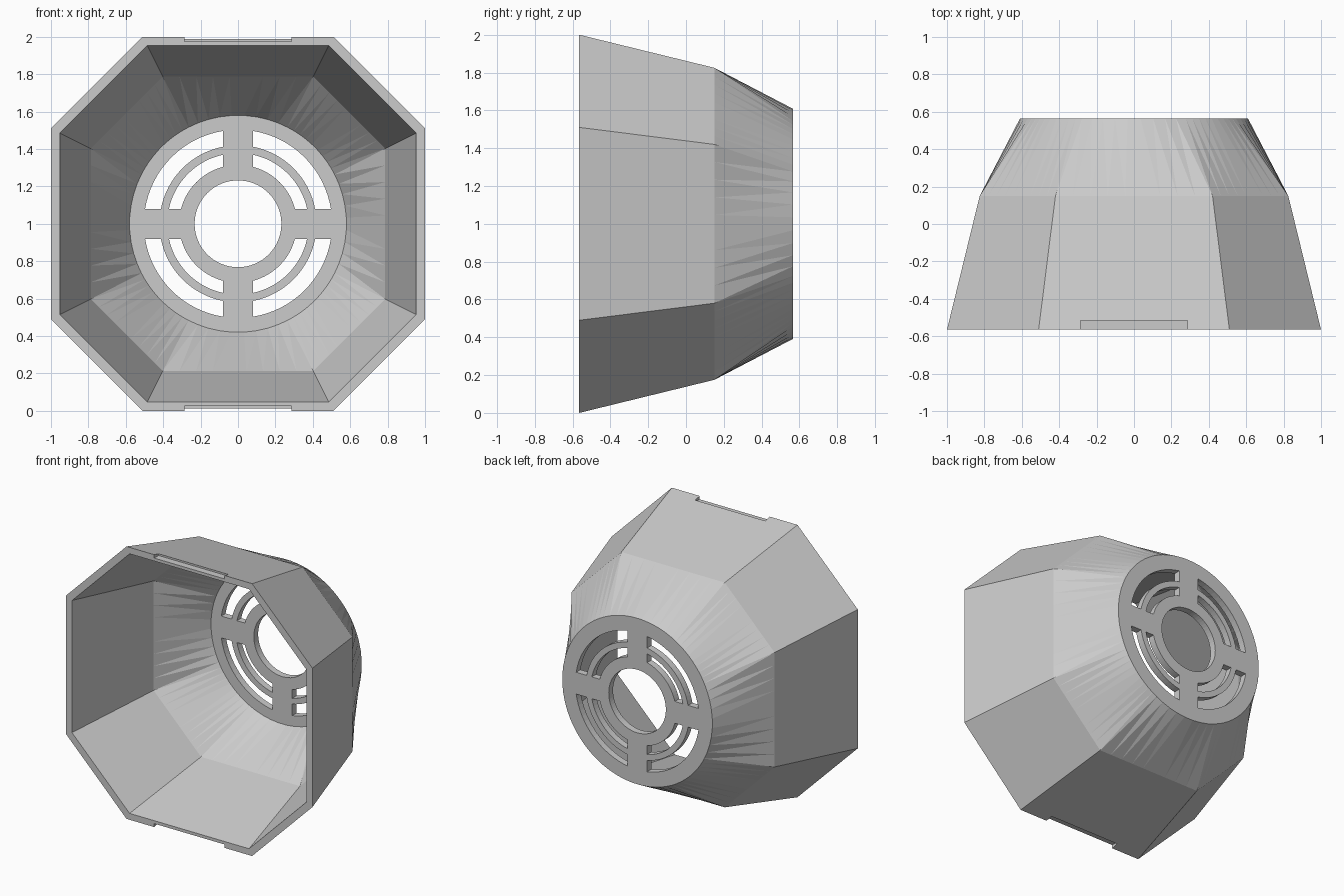
import bpy, bmesh
from math import sin, cos, asin, atan2, pi

if "Cube" in bpy.data.objects:
    bpy.data.objects.remove(bpy.data.objects["Cube"])

CZ = 1.0      # height of the shade axis
PER = 9       # loft samples per octagon side


def octagon(h, c):
    return [(h, -c), (h, c), (c, h), (-c, h), (-h, c), (-h, -c), (-c, -h), (c, -h)]


def add_skin(bm, front, mid, r, y_front, y_mid, y_back):
    """Flat octagon panels lofted to a disc; returns the front rim."""
    f = [bm.verts.new((x, y_front, CZ + z)) for x, z in octagon(*front)]
    corners = octagon(*mid)
    pts = []
    for k in range(8):
        (x0, z0), (x1, z1) = corners[k], corners[(k + 1) % 8]
        for i in range(PER):
            t = i / PER
            pts.append((x0 + (x1 - x0) * t, z0 + (z1 - z0) * t))
    m = [bm.verts.new((x, y_mid, CZ + z)) for x, z in pts]
    b = []
    for x, z in pts:
        a = atan2(z, x)
        b.append(bm.verts.new((r * cos(a), y_back, CZ + r * sin(a))))
    n = len(m)
    for k in range(8):
        edge = [m[(k * PER + i) % n] for i in range(PER + 1)]
        bm.faces.new([f[(k + 1) % 8], f[k]] + edge)
    for i in range(n):
        j = (i + 1) % n
        bm.faces.new((m[i], m[j], b[j]))
        bm.faces.new((m[i], b[j], b[i]))
    bm.faces.new(b)
    return f


def make_object(name, bm):
    bmesh.ops.recalc_face_normals(bm, faces=bm.faces)
    me = bpy.data.meshes.new(name)
    bm.to_mesh(me)
    bm.free()
    ob = bpy.data.objects.new(name, me)
    bpy.context.collection.objects.link(ob)
    return ob


def add_prism(bm, outline, y0, y1):
    a = [bm.verts.new((x, y0, CZ + z)) for x, z in outline]
    b = [bm.verts.new((x, y1, CZ + z)) for x, z in outline]
    n = len(a)
    bm.faces.new(a)
    bm.faces.new(b[::-1])
    for i in range(n):
        j = (i + 1) % n
        bm.faces.new((a[i], b[i], b[j], a[j]))


def arc(r, a0, a1, n):
    return [(r * cos(a0 + (a1 - a0) * i / n), r * sin(a0 + (a1 - a0) * i / n))
            for i in range(n + 1)]


# Hollow shade: outer and inner skins joined at the front rim
bm = bmesh.new()
outer = add_skin(bm, (1.0, 0.51), (0.825, 0.42), 0.61, -0.565, 0.15, 0.565)
inner = add_skin(bm, (0.953, 0.485), (0.787, 0.402), 0.58, -0.565, 0.145, 0.515)
for k in range(8):
    j = (k + 1) % 8
    bm.faces.new((outer[k], outer[j], inner[j], inner[k]))
shade = make_object("shade", bm)

# Cutters: centre hole, eight vent slots, two rim notches
bm = bmesh.new()
add_prism(bm, arc(0.232, 0, 2 * pi, 64)[:-1], 0.4, 0.7)
for r0, r1 in ((0.315, 0.378), (0.42, 0.503)):
    a0, a1 = asin(0.08 / r0), asin(0.08 / r1)
    slot = arc(r1, a1, pi / 2 - a1, 16) + arc(r0, pi / 2 - a0, a0, 16)
    for sx in (1, -1):
        for sz in (1, -1):
            add_prism(bm, [(x * sx, z * sz) for x, z in slot], 0.4, 0.7)
for s in (1, -1):
    add_prism(bm, [(-0.285, 0.975 * s), (0.285, 0.975 * s),
                   (0.285, 1.1 * s), (-0.285, 1.1 * s)], -0.7, -0.515)
cutter = make_object("vent_cutter", bm)
cutter.hide_render = True

mod = shade.modifiers.new("vents", 'BOOLEAN')
mod.operation = 'DIFFERENCE'
mod.solver = 'EXACT'
mod.object = cutter
bpy.context.view_layer.objects.active = shade
shade.select_set(True)
bpy.ops.object.modifier_apply(modifier=mod.name)
bpy.data.objects.remove(cutter, do_unlink=True)
